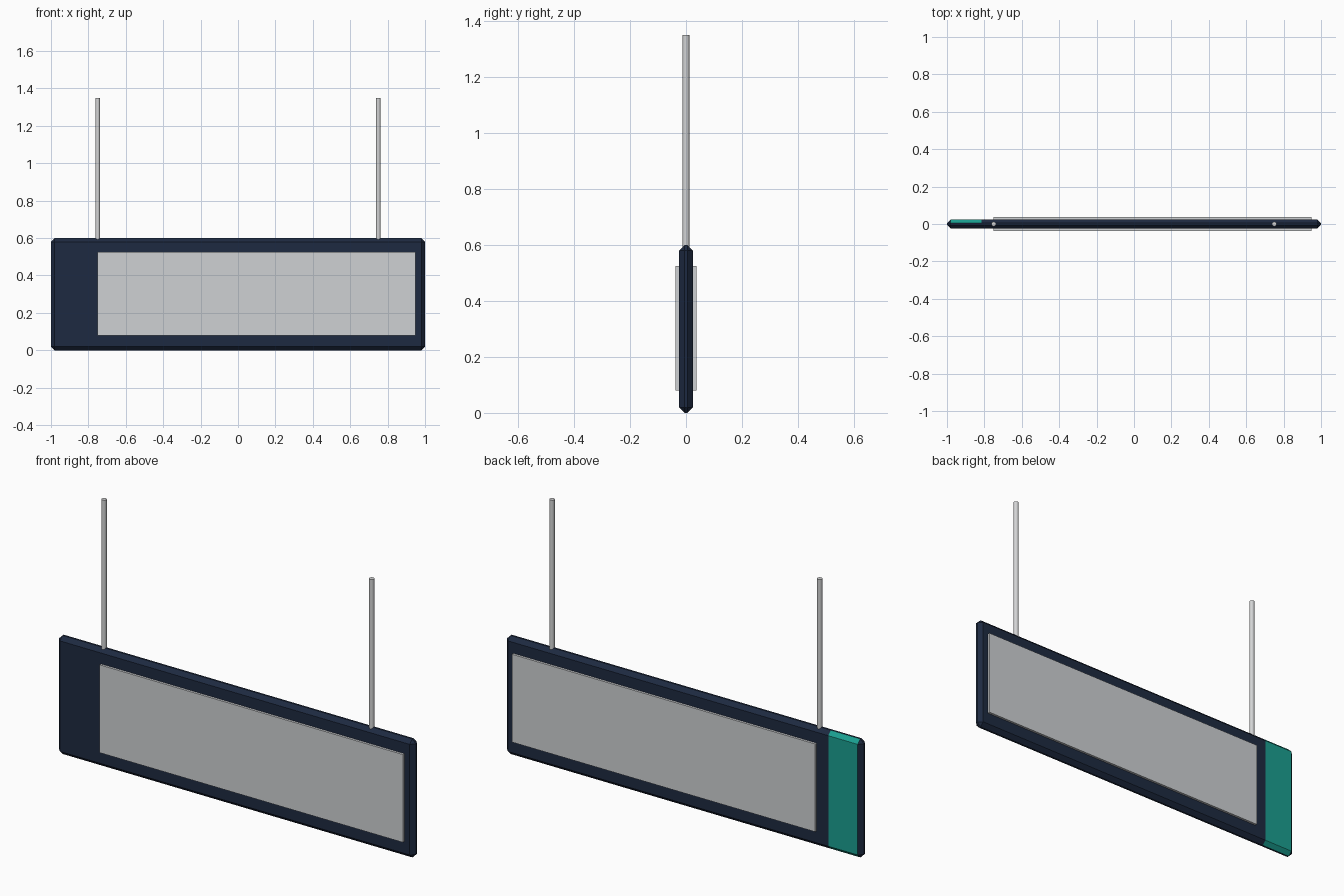
import bpy
import bmesh
from mathutils import Vector

cube = bpy.data.objects.get("Cube")
if cube:
    bpy.data.objects.remove(cube, do_unlink=True)


def material(name, srgb):
    color = [(c / 255) ** 2.2 for c in srgb] + [1.0]
    mat = bpy.data.materials.new(name)
    mat.use_nodes = True
    mat.diffuse_color = color
    mat.node_tree.nodes["Principled BSDF"].inputs["Base Color"].default_value = color
    return mat


navy = material("navy", (35, 46, 67))
teal = material("teal", (32, 158, 143))
panel_grey = material("panel grey", (205, 208, 210))
rod_grey = material("rod grey", (210, 211, 212))


def add_object(name, bm, mats):
    mesh = bpy.data.meshes.new(name)
    bm.to_mesh(mesh)
    bm.free()
    for mat in mats:
        mesh.materials.append(mat)
    obj = bpy.data.objects.new(name, mesh)
    bpy.context.collection.objects.link(obj)
    return obj


def box(low, high):
    bm = bmesh.new()
    bmesh.ops.create_cube(bm, size=1)
    low, high = Vector(low), Vector(high)
    bmesh.ops.scale(bm, vec=high - low, verts=bm.verts)
    bmesh.ops.translate(bm, vec=(low + high) / 2, verts=bm.verts)
    return bm


# Chamfered sign housing
bm = box((-1, -0.025, 0), (1, 0.025, 0.6))
bmesh.ops.bevel(bm, geom=bm.edges[:], offset=0.02, segments=1,
                affect='EDGES', clamp_overlap=True)

# Teal end band on the back, cut into the housing
BAND_X = -0.815
bmesh.ops.bisect_plane(bm, geom=bm.verts[:] + bm.edges[:] + bm.faces[:],
                       plane_co=(BAND_X, 0, 0), plane_no=(1, 0, 0))
bm.normal_update()
for face in bm.faces:
    in_band = face.calc_center_median().x < BAND_X
    if in_band and face.normal.y > 0.3 and face.normal.x > -0.3:
        face.material_index = 1
add_object("sign_housing", bm, [navy, teal])

# Display panel standing slightly proud on front and back
add_object("display_panel", box((-0.75, -0.037, 0.08), (0.95, 0.037, 0.525)),
           [panel_grey])

# Pair of hanging rods
for name, x in (("left_hanging_rod", 0.75), ("right_hanging_rod", -0.75)):
    bpy.ops.mesh.primitive_cylinder_add(vertices=16, radius=0.0125, depth=0.77,
                                        location=(x, 0, 0.965))
    rod = bpy.context.object
    rod.name = name
    rod.data.materials.append(rod_grey)
    bpy.ops.object.shade_smooth_by_angle()
